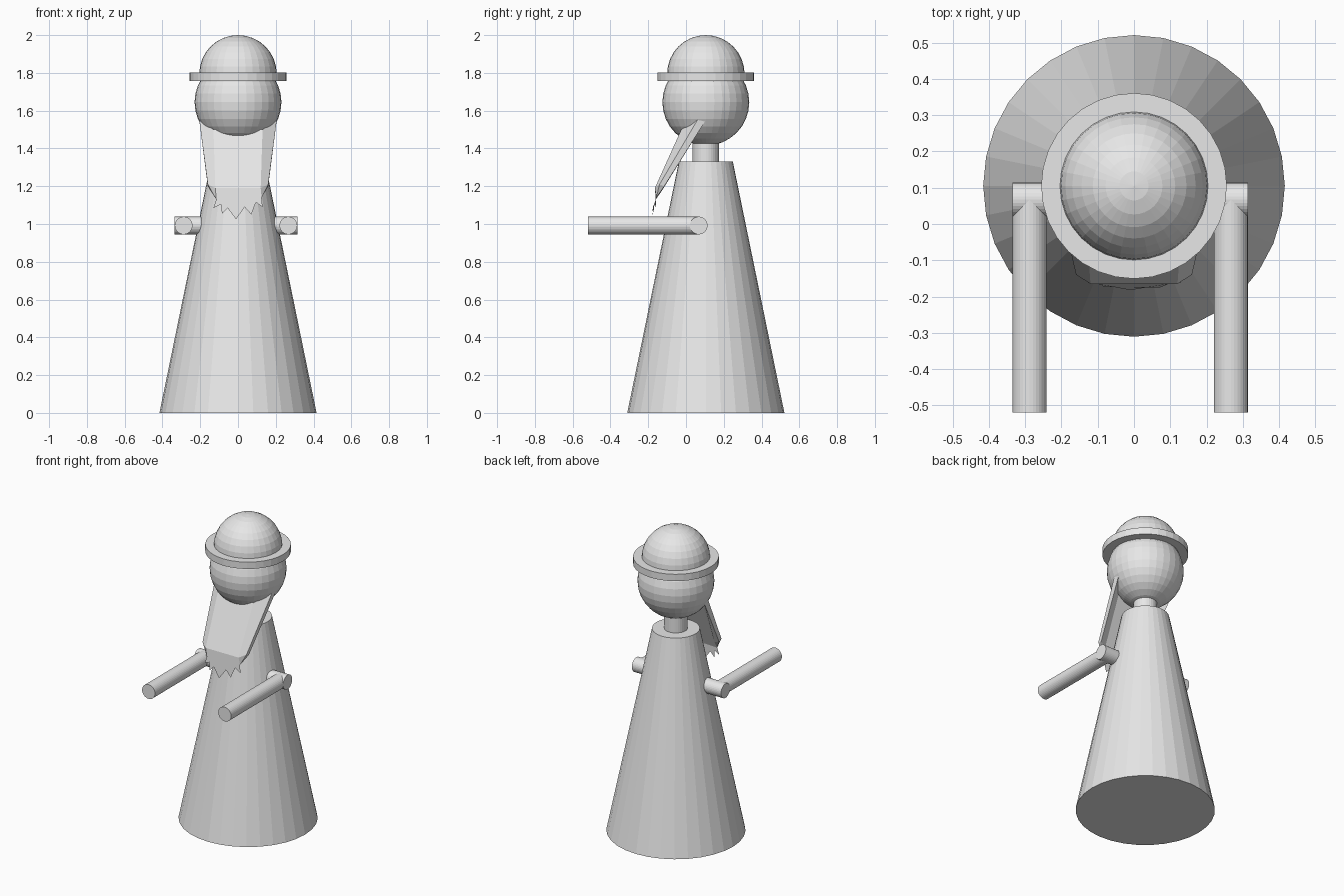
import bpy, bmesh, math
from mathutils import Matrix, Vector

if "Cube" in bpy.data.objects:
    bpy.data.objects.remove(bpy.data.objects["Cube"])

grey = bpy.data.materials.new("plain grey")
grey.diffuse_color = (0.8, 0.8, 0.8, 1)
grey.use_nodes = True
grey.node_tree.nodes["Principled BSDF"].inputs["Base Color"].default_value = grey.diffuse_color
CY = 0.105  # the figure's vertical axis sits behind y = 0


def finish(bm, name):
    bmesh.ops.recalc_face_normals(bm, faces=bm.faces)
    me = bpy.data.meshes.new(name)
    bm.to_mesh(me)
    bm.free()
    me.materials.append(grey)
    ob = bpy.data.objects.new(name, me)
    bpy.context.collection.objects.link(ob)
    return ob


def rod(name, a, b, r1, r2=None):
    """Cylinder or cone between two points."""
    a, b = Vector(a), Vector(b)
    d = b - a
    m = Matrix.Translation((a + b) / 2) @ d.to_track_quat('Z', 'Y').to_matrix().to_4x4()
    bm = bmesh.new()
    bmesh.ops.create_cone(bm, cap_ends=True, segments=32, radius1=r1,
                          radius2=r1 if r2 is None else r2, depth=d.length, matrix=m)
    return finish(bm, name)


def ball(name, z, r):
    bm = bmesh.new()
    bmesh.ops.create_uvsphere(bm, u_segments=32, v_segments=16, radius=r,
                              matrix=Matrix.Translation((0, CY, z)))
    return finish(bm, name)


# Robe, neck, head and hat
rod("robe", (0, CY, 0), (0, CY, 1.33), 0.416, 0.143)
rod("neck", (0, CY, 1.30), (0, CY, 1.48), 0.07)
ball("head", 1.645, 0.23)
ball("hat_crown", 1.795, 0.205)
rod("hat_brim", (0, CY, 1.758), (0, CY, 1.803), 0.256)

# Arms: one cross bar through the robe, two forearms reaching forward
rod("shoulder_bar", (-0.335, 0.067, 0.992), (0.315, 0.067, 0.992), 0.047)
for side, x in (("left", 0.267), ("right", -0.288)):
    rod(side + "_forearm", (x, 0.067, 0.992), (x, -0.52, 0.992), 0.047)

# Beard: bent plate hanging from the face, tapering to ragged points
bm = bmesh.new()


def row(outer, inner):
    (xo, yo, zo), (xi, yi, zi) = outer, inner
    pts = [(-xo, yo, zo), (-xi, yi, zi), (xi, yi, zi), (xo, yo, zo)]
    return [bm.verts.new(p) for p in pts]


ft = row((0.205, 0.06, 1.55), (0.13, -0.025, 1.50))
fb = row((0.16, -0.14, 1.21), (0.12, -0.165, 1.19))
bt = row((0.205, 0.105, 1.55), (0.13, 0.02, 1.50))
bb = row((0.16, -0.115, 1.20), (0.12, -0.125, 1.18))
for i in range(3):
    bm.faces.new((ft[i], ft[i + 1], fb[i + 1], fb[i]))
    bm.faces.new((bt[i], bb[i], bb[i + 1], bt[i + 1]))
    bm.faces.new((ft[i], bt[i], bt[i + 1], ft[i + 1]))
for i in (0, 3):
    bm.faces.new((ft[i], fb[i], bb[i], bt[i]))

ragged = [(-0.115, 1.13), (-0.13, 1.085), (-0.09, 1.105), (-0.085, 1.055),
          (-0.055, 1.085), (-0.01, 1.025), (0.035, 1.09), (0.07, 1.05),
          (0.095, 1.115), (0.13, 1.09), (0.125, 1.14)]
edge = [bm.verts.new((x, -0.182 + 0.9 * x * x + 0.1 * (z - 1.03), z)) for x, z in ragged]
for top in (fb, bb):
    bm.faces.new([top[1], top[2]] + edge[::-1])
    bm.faces.new((top[0], top[1], edge[0]))
    bm.faces.new((top[2], top[3], edge[-1]))
bm.faces.new((fb[0], bb[0], edge[0]))
bm.faces.new((fb[3], bb[3], edge[-1]))
finish(bm, "beard")
